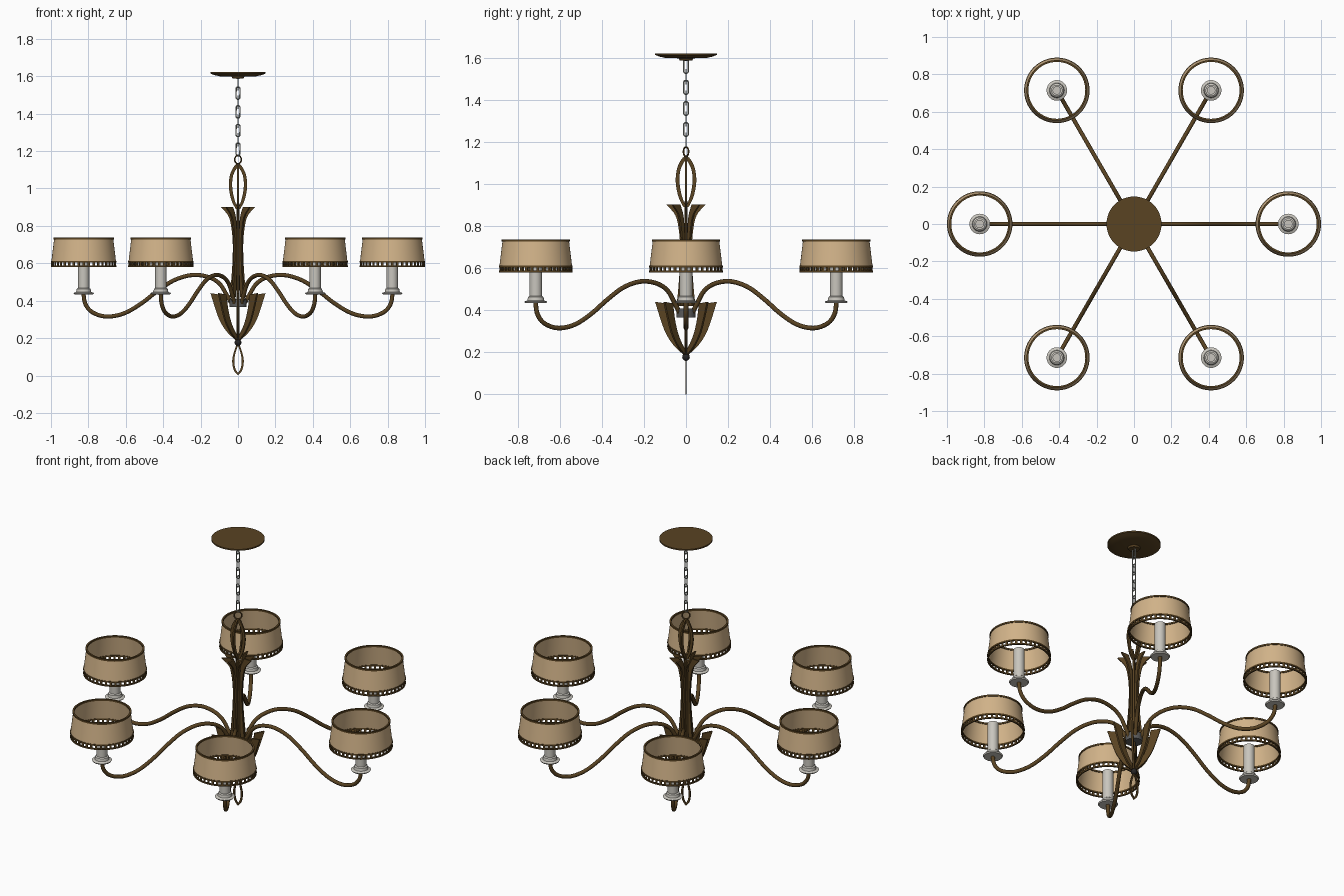
import bpy, bmesh, math
from mathutils import Vector, Matrix

cube = bpy.data.objects.get("Cube")
if cube:
    bpy.data.objects.remove(cube, do_unlink=True)


def material(name, rgb):
    m = bpy.data.materials.new(name)
    m.use_nodes = True
    m.diffuse_color = (*rgb, 1)
    m.node_tree.nodes["Principled BSDF"].inputs["Base Color"].default_value = (*rgb, 1)
    return m


BRONZE = material("bronze", (0.10, 0.056, 0.016))
FABRIC = material("tan fabric", (0.64, 0.45, 0.25))
CERAMIC = material("candle grey", (0.58, 0.56, 0.51))
STEEL = material("chain grey", (0.36, 0.38, 0.35))
IRON = material("hub grey", (0.11, 0.11, 0.11))
BLACK = material("finial black", (0.02, 0.018, 0.018))


def finish(bm, name, mat):
    bmesh.ops.remove_doubles(bm, verts=bm.verts, dist=0.00005)
    bmesh.ops.recalc_face_normals(bm, faces=bm.faces)
    mesh = bpy.data.meshes.new(name)
    bm.to_mesh(mesh)
    bm.free()
    mesh.materials.append(mat)
    ob = bpy.data.objects.new(name, mesh)
    bpy.context.collection.objects.link(ob)
    bpy.ops.object.select_all(action='DESELECT')
    bpy.context.view_layer.objects.active = ob
    ob.select_set(True)
    bpy.ops.object.shade_smooth_by_angle(angle=math.radians(35))
    return ob


def smooth(pts, n=5):
    """Catmull-Rom interpolation through the points."""
    p = [Vector(q) for q in pts]
    p = [2 * p[0] - p[1]] + p + [2 * p[-1] - p[-2]]
    out = []
    for a, b, c, d in zip(p, p[1:], p[2:], p[3:]):
        for i in range(n):
            t = i / n
            out.append(0.5 * (2 * b + (c - a) * t + (2 * a - 5 * b + 4 * c - d) * t * t
                              + (3 * b - a - 3 * c + d) * t ** 3))
    return out + [p[-2]]


def lathe(name, profile, mat, steps=48, closed=False):
    bm = bmesh.new()
    vs = [bm.verts.new((r, 0, z)) for r, z in profile]
    if closed:
        vs.append(vs[0])
    es = [bm.edges.new(pair) for pair in zip(vs, vs[1:])]
    bmesh.ops.spin(bm, geom=list(bm.verts) + es, axis=(0, 0, 1), cent=(0, 0, 0),
                   angle=math.tau, steps=steps, use_duplicate=False)
    return finish(bm, name, mat)


def tube(name, pts, radius, mat, sides=10, cyclic=False):
    """Round tube along a path lying in the xz plane."""
    bm = bmesh.new()
    rings, n = [], len(pts)
    for i, p in enumerate(pts):
        a = pts[(i - 1) % n] if cyclic else pts[max(i - 1, 0)]
        b = pts[(i + 1) % n] if cyclic else pts[min(i + 1, n - 1)]
        d = (b - a).normalized()
        ring = []
        for k in range(sides):
            w = math.tau * k / sides
            s = radius * math.cos(w)
            ring.append(bm.verts.new((p.x - d.y * s, radius * math.sin(w), p.y + d.x * s)))
        rings.append(ring)
    for r, q in zip(rings, rings[1:] + (rings[:1] if cyclic else [])):
        for k in range(sides):
            j = (k + 1) % sides
            bm.faces.new((r[k], r[j], q[j], q[k]))
    if not cyclic:
        bm.faces.new(rings[0])
        bm.faces.new(rings[-1])
    return finish(bm, name, mat)


def fins(name, outer, inner, thick, count, mat):
    """Flat plates between two (radius, height) edges, repeated around the axis."""
    bm = bmesh.new()
    for k in range(count):
        turn = Matrix.Rotation(math.tau * k / count, 3, 'Z')
        rows = []
        for o, i in zip(smooth(outer), smooth(inner)):
            rows.append([bm.verts.new(turn @ Vector((p.x, y, p.y)))
                         for p, y in ((o, -thick / 2), (o, thick / 2),
                                      (i, thick / 2), (i, -thick / 2))])
        for a, b in zip(rows, rows[1:]):
            for j in range(4):
                bm.faces.new((a[j], a[(j + 1) % 4], b[(j + 1) % 4], b[j]))
        bm.faces.new(rows[0])
        bm.faces.new(rows[-1])
    return finish(bm, name, mat)


def ring_profile(r, z0, z1, half):
    return [(r - half, z0), (r + half, z0), (r + half, z1), (r - half, z1)]


# Ceiling canopy
lathe("canopy", [(0, 1.622), (0.147, 1.622), (0.147, 1.614), (0.125, 1.606), (0.1, 1.6),
                 (0.035, 1.598), (0.03, 1.588), (0, 1.586)], BRONZE)


# Chain: alternating links and the hanging ring
def link_path(half_w, half_h, z):
    pts = []
    for k in range(20):
        w = math.tau * k / 20
        s = half_h - half_w
        pts.append(Vector((half_w * math.cos(w),
                           z + half_w * math.sin(w) + math.copysign(s, math.sin(w + 0.01)))))
    return pts


for k in range(8):
    link = tube("chain_link", link_path(0.0105, 0.033, 1.21 + 0.05 * k), 0.0035, STEEL, 8, True)
    link.rotation_euler.z = math.pi / 2 * (k % 2)
hanger = tube("hanging_ring", link_path(0.021, 0.022, 1.154), 0.004, BRONZE, 8, True)
hanger.rotation_euler.z = math.radians(35)

# Crossed loops on top, single loop at the bottom
fins("top_loop",
     [(0.012, 0.89), (0.036, 0.94), (0.049, 1.01), (0.042, 1.075), (0.02, 1.12), (0, 1.135)],
     [(0, 0.89), (0.02, 0.945), (0.031, 1.01), (0.027, 1.065), (0.012, 1.1), (0, 1.115)],
     0.009, 4, BRONZE)
fins("bottom_loop",
     [(0.008, 0.165), (0.022, 0.125), (0.031, 0.08), (0.023, 0.03), (0, 0)],
     [(0, 0.16), (0.012, 0.125), (0.02, 0.08), (0.014, 0.038), (0, 0.014)],
     0.007, 2, BRONZE)

# Column of fins flaring into a crown
fins("column_fins",
     [(0.045, 0.42), (0.037, 0.5), (0.03, 0.6), (0.028, 0.7), (0.034, 0.78),
      (0.05, 0.85), (0.092, 0.902)],
     [(0.02, 0.42), (0.016, 0.5), (0.012, 0.6), (0.012, 0.7), (0.014, 0.78),
      (0.022, 0.85), (0.042, 0.902)],
     0.01, 8, BRONZE)
lathe("centre_rod", [(0, 0.17), (0.007, 0.17), (0.007, 0.92), (0, 0.92)], BRONZE, 16)

# Basket of curved fins, hub and finial
fins("basket_fins",
     [(0.014, 0.19), (0.058, 0.232), (0.096, 0.29), (0.122, 0.36), (0.147, 0.44)],
     [(0.004, 0.205), (0.037, 0.25), (0.062, 0.3), (0.08, 0.36), (0.092, 0.432)],
     0.011, 8, BRONZE)
lathe("hub", [(0, 0.365), (0.046, 0.365), (0.046, 0.408), (0, 0.408)], IRON, 32)
lathe("finial_ball", [(0.018 * math.sin(math.pi * k / 12), 0.177 - 0.018 * math.cos(math.pi * k / 12))
                      for k in range(13)], BLACK, 24)

# One lamp: arm, candle, shade and its gallery trim
ARM_R = 0.825
arm = tube("arm", smooth([(0.035, 0.385), (0.06, 0.43), (0.1, 0.492), (0.16, 0.527), (0.245, 0.537),
                          (0.34, 0.51), (0.43, 0.452), (0.52, 0.383), (0.61, 0.332), (0.7, 0.315),
                          (0.775, 0.336), (0.815, 0.38), (0.827, 0.44)], 6), 0.011, BRONZE, 12)
candle = lathe("candle", [(0, 0.434), (0.05, 0.434), (0.055, 0.441), (0.04, 0.447), (0.037, 0.463),
                          (0.03, 0.468), (0.03, 0.645), (0.02, 0.645), (0.02, 0.63), (0, 0.63)],
               CERAMIC, 32)
shade = lathe("shade", [(0.170, 0.608), (0.173, 0.608), (0.158, 0.732), (0.155, 0.732)],
              FABRIC, 64, True)
top_rim = lathe("shade_top_rim", ring_profile(0.157, 0.727, 0.737, 0.005), BRONZE, 64, True)
upper_rail = lathe("trim_upper_rail", ring_profile(0.171, 0.604, 0.613, 0.004), BRONZE, 64, True)
lower_rail = lathe("trim_lower_rail", ring_profile(0.171, 0.58, 0.588, 0.004), BRONZE, 64, True)

bm = bmesh.new()
POSTS = 40
for k in range(POSTS):
    place = (Matrix.Rotation(math.tau * k / POSTS, 4, 'Z') @ Matrix.Translation((0.171, 0, 0.596))
             @ Matrix.Diagonal((0.005, 0.012, 0.02, 1)))
    bmesh.ops.create_cube(bm, size=1, matrix=place)
posts = finish(bm, "trim_posts", BRONZE)

# Repeat the lamp six times around the axis
for part in (arm, candle, shade, top_rim, upper_rail, lower_rail, posts):
    offset = 0 if part is arm else ARM_R
    for k in range(6):
        ob = part if k == 0 else part.copy()
        if k:
            bpy.context.collection.objects.link(ob)
        w = math.tau * k / 6
        ob.location = (offset * math.cos(w), offset * math.sin(w), 0)
        ob.rotation_euler.z = w
